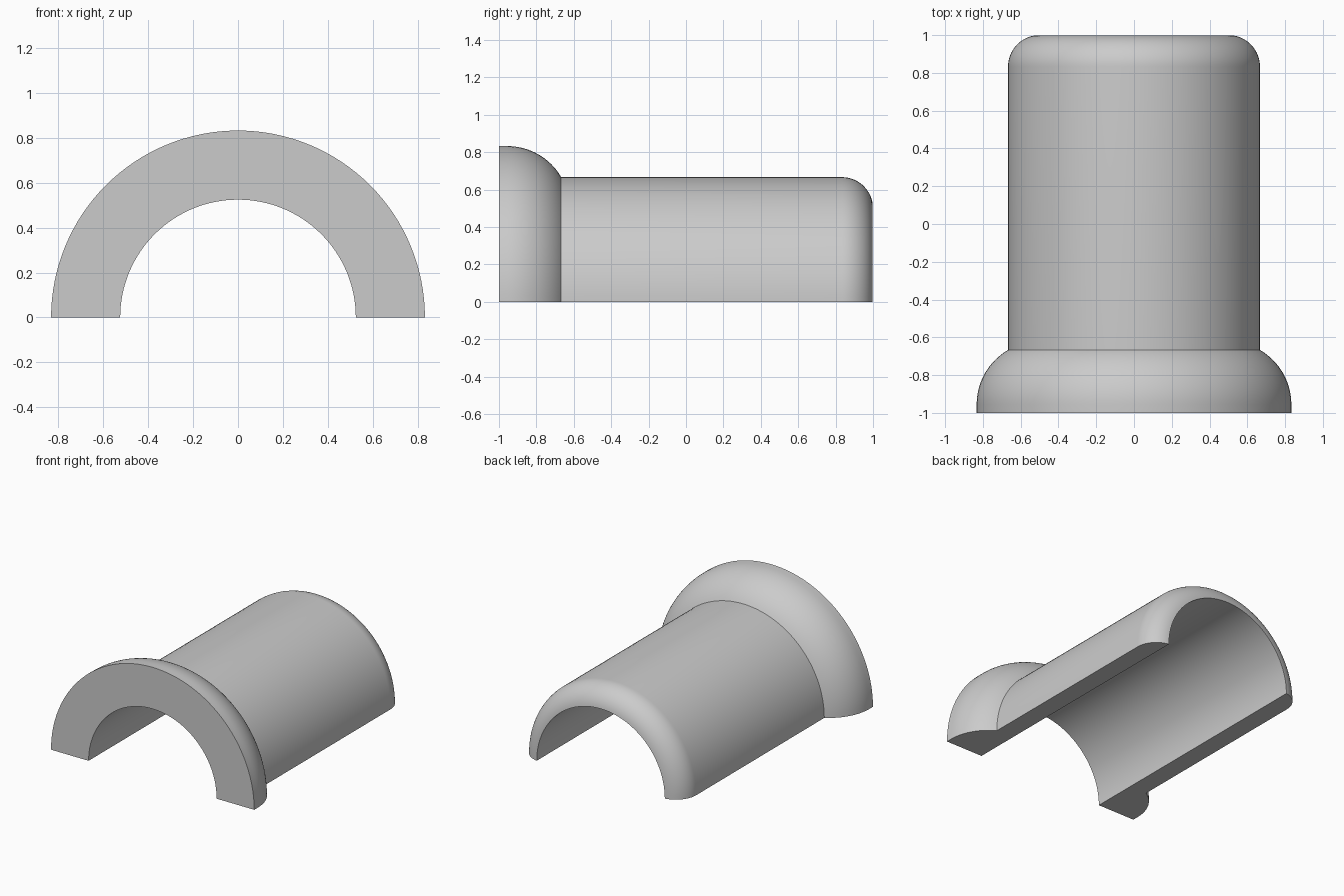
import bpy
import bmesh
from math import sin, cos, pi, asin, sqrt, radians

cube = bpy.data.objects.get("Cube")
if cube:
    bpy.data.objects.remove(cube, do_unlink=True)

# Main dimensions
BORE, BODY, FLANGE = 0.525, 0.667, 0.833
BACK, FRONT = 1.0, -1.0
LIP = 1 / 6          # rounding radius at the back end
BULGE = 1 / 3        # rounding radius of the front flange
SHOULDER = -0.667    # where the flange meets the body
STEPS = 64           # segments around the half turn


def arc(r, y, radius, start, end, count):
    """Points (r, y) on a circle, angles measured from the radial direction."""
    angles = [start + (end - start) * i / count for i in range(count + 1)]
    return [(r + radius * cos(a), y + radius * sin(a)) for a in angles]


def half_revolve(name, profile, steps, material):
    """Sweep a closed (radius, y) profile half a turn over the y axis."""
    bm = bmesh.new()
    rings = []
    for i in range(steps + 1):
        a = pi * i / steps
        rings.append([bm.verts.new((r * cos(a), y, r * sin(a))) for r, y in profile])
    n = len(profile)
    for a, b in zip(rings, rings[1:]):
        for j in range(n):
            k = (j + 1) % n
            bm.faces.new((a[j], a[k], b[k], b[j]))
    # Flat cut faces on the ground
    bm.faces.new(rings[0])
    bm.faces.new(rings[-1])
    bmesh.ops.recalc_face_normals(bm, faces=bm.faces)
    mesh = bpy.data.meshes.new(name)
    bm.to_mesh(mesh)
    bm.free()
    mesh.materials.append(material)
    obj = bpy.data.objects.new(name, mesh)
    bpy.context.collection.objects.link(obj)
    bpy.ops.object.select_all(action="DESELECT")
    obj.select_set(True)
    bpy.context.view_layer.objects.active = obj
    bpy.ops.object.shade_smooth_by_angle(angle=radians(30))
    return obj


# Plain grey material
grey = bpy.data.materials.new("plain_grey")
grey.use_nodes = True
colour = (0.6, 0.6, 0.6, 1.0)
grey.diffuse_color = colour
grey.node_tree.nodes["Principled BSDF"].inputs["Base Color"].default_value = colour

# Cross-section: bore, flange front, bulging flange, straight body, rounded back lip
flange_r = FLANGE - BULGE
flange_y = SHOULDER - sqrt(BULGE ** 2 - (BODY - flange_r) ** 2)
flange_end = asin((SHOULDER - flange_y) / BULGE)
lip_r = BODY - LIP
lip_end = asin(sqrt(LIP ** 2 - (BORE - lip_r) ** 2) / LIP)

profile = [(BORE, FRONT), (FLANGE, FRONT)]
profile += arc(flange_r, flange_y, BULGE, 0, flange_end, 16)
profile += arc(lip_r, BACK - LIP, LIP, 0, lip_end, 16)

half_revolve("flanged_half_sleeve", profile, STEPS, grey)
